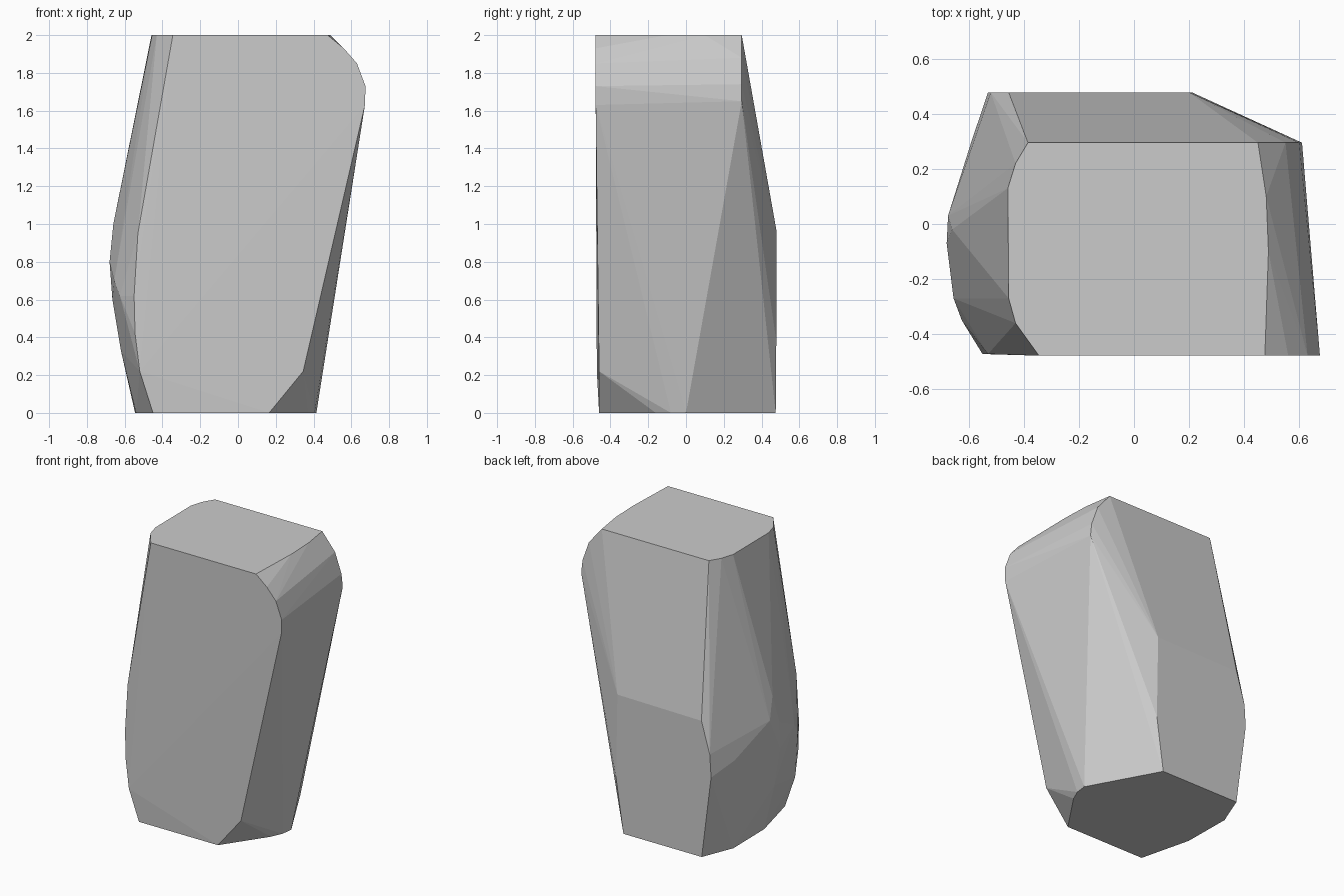
import bpy, bmesh

if "Cube" in bpy.data.objects:
    bpy.data.objects.remove(bpy.data.objects["Cube"])

# Flat top and bottom outlines (x, y)
top = [(-.385, .295), (.45, .295), (.48, .1), (.488, -.1), (.475, -.478), (-.345, -.478),
       (-.43, -.36), (-.455, -.27), (-.458, .13), (-.43, .22)]
bottom = [(-.455, .475), (.155, .475), (.415, 0), (.405, -.08), (.37, -.16), (.165, -.46),
          (-.45, -.46), (-.54, -.1), (-.545, .25)]
# Right edge of the front face, rounded at the shoulder (x, z)
shoulder = [(.56, 1.93), (.63, 1.85), (.675, 1.73), (.672, 1.63)]
# Back face edges below the sloped upper part (x, z)
back = [(-.455, .96), (-.52, .74), (-.53, .58), (.2, .97), (.21, .38)]
# Left edge of the front face (x, z)
front_left = [(-.53, .95), (-.55, .62), (-.545, .42), (-.52, .22)]
# Bulging left side and right rear edge (x, y, z)
sides = [(-.675, .03, .85), (-.68, -.07, .8), (-.66, -.02, 1), (-.665, -.1, .6), (-.655, -.27, .7),
         (-.625, -.35, .62), (-.62, -.1, .33), (-.59, .3, .65),
         (.345, -.46, .22), (.61, .295, 1.65), (.6, .295, 1.74), (.55, .295, 1.88)]

points = [(x, y, 2) for x, y in top] + [(x, y, 0) for x, y in bottom]
points += [(x, -.478, z) for x, z in shoulder]
points += [(x, .478, z) for x, z in back]
points += [(x, -.472, z) for x, z in front_left] + sides

# Cut stone: one convex solid wrapped around its corners
bm = bmesh.new()
for p in points:
    bm.verts.new(p)
hull = bmesh.ops.convex_hull(bm, input=bm.verts[:])
loose = [v for v in bm.verts if not v.link_faces]
bmesh.ops.delete(bm, geom=loose, context='VERTS')
bmesh.ops.dissolve_limit(bm, angle_limit=.01, verts=bm.verts[:], edges=bm.edges[:])
bmesh.ops.recalc_face_normals(bm, faces=bm.faces[:])
mesh = bpy.data.meshes.new("stone_block")
bm.to_mesh(mesh)
bm.free()
stone = bpy.data.objects.new("stone_block", mesh)
bpy.context.collection.objects.link(stone)
